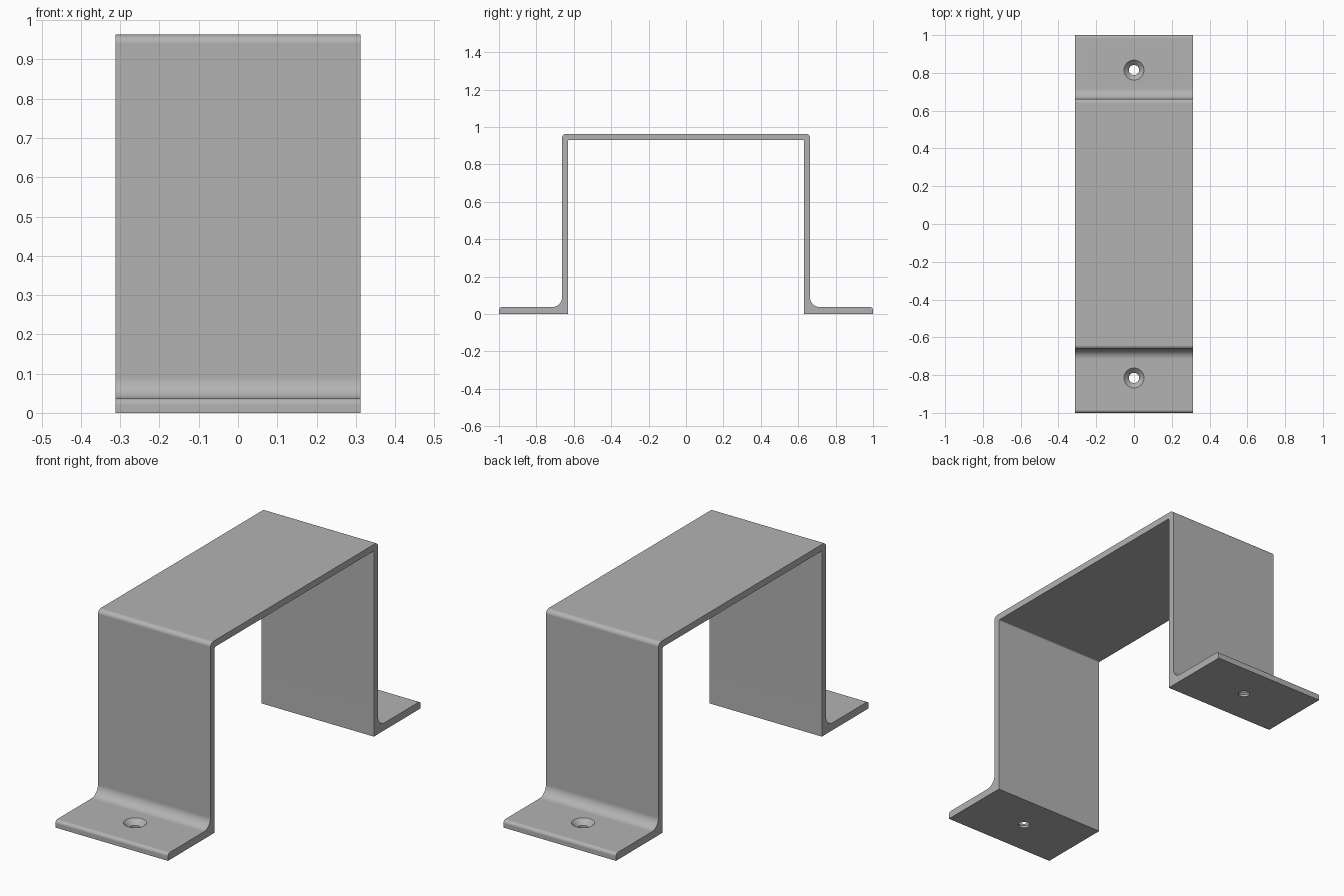
import bpy, bmesh, math
from mathutils import Vector

cube = bpy.data.objects.get("Cube")
if cube:
    bpy.data.objects.remove(cube, do_unlink=True)

WIDTH, HEIGHT = 0.624, 0.963
SHEET, FLANGE = 0.033, 0.037
WALL_IN = 0.63                 # inner face of each leg
WALL_OUT = WALL_IN + SHEET
HOLE_Y = 0.815

steel = bpy.data.materials.new("grey_steel")
steel.use_nodes = True
colour = (0.45, 0.45, 0.45, 1)
steel.diffuse_color = colour
steel.node_tree.nodes["Principled BSDF"].inputs["Base Color"].default_value = colour


def arc(cy, cz, r, start, end, steps=8):
    """Points on an arc in the side plane, angles in degrees."""
    angles = [math.radians(start + (end - start) * i / steps) for i in range(steps + 1)]
    return [(cy + r * math.cos(a), cz + r * math.sin(a)) for a in angles]


def new_object(name, bm):
    bmesh.ops.recalc_face_normals(bm, faces=bm.faces[:])
    mesh = bpy.data.meshes.new(name)
    bm.to_mesh(mesh)
    bm.free()
    mesh.materials.append(steel)
    obj = bpy.data.objects.new(name, mesh)
    bpy.context.collection.objects.link(obj)
    return obj


# Bent strip: half of the side profile, mirrored and extruded across the width
tip, bend, fillet, inner = 0.016, 0.022, 0.052, 0.006
half = [(WALL_IN, 0), (1, 0)]
half += arc(1 - tip, FLANGE - tip, tip, 0, 90)
half += arc(WALL_OUT + fillet, FLANGE + fillet, fillet, 270, 180, 12)
half += arc(WALL_OUT - bend, HEIGHT - bend, bend, 0, 90)
under = arc(WALL_IN - inner, HEIGHT - SHEET - inner, inner, 90, 0, 4)
mirrored = lambda pts: [(-y, z) for y, z in reversed(pts)]
profile = half + mirrored(half) + mirrored(under) + under

bm = bmesh.new()
side = bm.faces.new([bm.verts.new((-WIDTH / 2, y, z)) for y, z in profile])
grown = bmesh.ops.extrude_face_region(bm, geom=[side])["geom"]
bmesh.ops.translate(bm, vec=Vector((WIDTH, 0, 0)),
                    verts=[g for g in grown if isinstance(g, bmesh.types.BMVert)])
bracket = new_object("bracket", bm)


# Countersunk screw holes, one in each foot
def screw_cutter(y, segments=40):
    bm = bmesh.new()
    r_hole, r_head = 0.027, 0.053
    rings = [(r_hole, -0.05), (r_hole, FLANGE - 0.026),
             (r_head, FLANGE), (r_head, FLANGE + 0.05)]
    loops = []
    for r, z in rings:
        loops.append([bm.verts.new((r * math.cos(2 * math.pi * i / segments),
                                    y + r * math.sin(2 * math.pi * i / segments), z))
                      for i in range(segments)])
    for low, high in zip(loops, loops[1:]):
        for i in range(segments):
            j = (i + 1) % segments
            bm.faces.new((low[i], low[j], high[j], high[i]))
    bm.faces.new(loops[0])
    bm.faces.new(loops[-1])
    cutter = new_object("screw_hole_cutter", bm)
    cutter.hide_render = True
    return cutter


bpy.ops.object.select_all(action='DESELECT')
bracket.select_set(True)
bpy.context.view_layer.objects.active = bracket
for y in (-HOLE_Y, HOLE_Y):
    cutter = screw_cutter(y)
    cut = bracket.modifiers.new("screw_hole", 'BOOLEAN')
    cut.operation, cut.solver, cut.object = 'DIFFERENCE', 'EXACT', cutter
    bpy.ops.object.modifier_apply(modifier=cut.name)
    bpy.data.objects.remove(cutter, do_unlink=True)

# Smooth bends with crisp edges and flat sheet faces
bpy.ops.object.shade_smooth_by_angle(angle=math.radians(30))
weighted = bracket.modifiers.new("flat_sheet_normals", 'WEIGHTED_NORMAL')
weighted.keep_sharp = True
